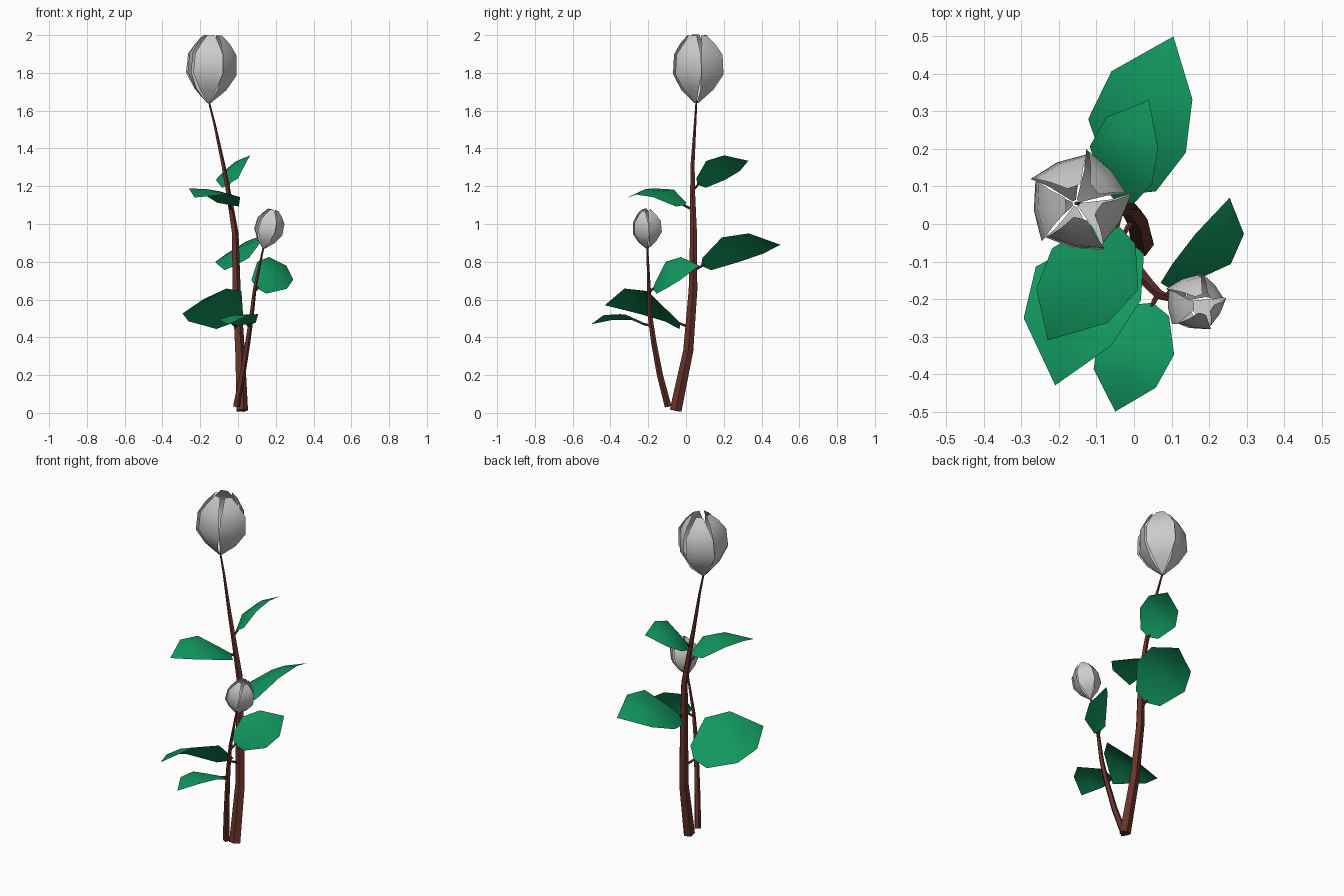
import bpy, bmesh, math
from mathutils import Vector

if "Cube" in bpy.data.objects:
    bpy.data.objects.remove(bpy.data.objects["Cube"])


def material(name, rgb):
    m = bpy.data.materials.new(name)
    m.diffuse_color = (*rgb, 1)
    m.use_nodes = True
    m.node_tree.nodes["Principled BSDF"].inputs["Base Color"].default_value = m.diffuse_color
    return m


GREEN = material("leaf_green", (0.006, 0.31, 0.115))
BROWN = material("stem_brown", (0.135, 0.033, 0.023))
GREY = material("petal_grey", (0.60, 0.60, 0.60))


def finish(name, bm, mat, angle=40):
    bmesh.ops.recalc_face_normals(bm, faces=bm.faces)
    me = bpy.data.meshes.new(name)
    bm.to_mesh(me)
    bm.free()
    ob = bpy.data.objects.new(name, me)
    bpy.context.collection.objects.link(ob)
    me.materials.append(mat)
    bpy.ops.object.select_all(action='DESELECT')
    ob.select_set(True)
    bpy.context.view_layer.objects.active = ob
    bpy.ops.object.shade_smooth_by_angle(angle=math.radians(angle))


def bridge(bm, rows, closed=False):
    for a, b in zip(rows, rows[1:]):
        n = len(a)
        for i in range(n if closed else n - 1):
            j = (i + 1) % n
            bm.faces.new((a[i], a[j], b[j], b[i]))


def tube(name, path, sides=5):
    # path points are (x, y, z, radius)
    bm = bmesh.new()
    pts = [Vector(p[:3]) for p in path]
    rings = []
    for i, p in enumerate(pts):
        d = pts[min(i + 1, len(pts) - 1)] - pts[max(i - 1, 0)]
        q = Vector((0, 0, 1)).rotation_difference(d)
        rings.append([bm.verts.new(p + q @ Vector((path[i][3] * math.cos(k * math.tau / sides),
                                                   path[i][3] * math.sin(k * math.tau / sides), 0)))
                      for k in range(sides)])
    bridge(bm, rings, True)
    bm.faces.new(rings[0])
    bm.faces.new(rings[-1])
    finish(name, bm, BROWN)


def leaf(name, joint, base, tip, side, arch):
    # arched leaf blade: base point, three cross rows, tip point
    joint, base, tip, side = map(Vector, (joint, base, tip, side))
    axis = tip - base
    n = side.cross(axis).normalized()
    if n.z < 0:
        n = -n
    bm = bmesh.new()
    rows = []
    for t, w, h in ((0.07, 0.5, 0.2), (0.38, 1.0, 1.0), (0.70, 0.83, 0.95)):
        c = base + axis * t + n * arch * h
        rows.append([bm.verts.new(c + side * w * u - n * 0.012 * abs(u)) for u in (-1, 0, 1)])
    bridge(bm, rows)
    a, b = bm.verts.new(base), bm.verts.new(tip)
    for i in range(2):
        bm.faces.new((a, rows[0][i + 1], rows[0][i]))
        bm.faces.new((b, rows[2][i], rows[2][i + 1]))
    finish(name, bm, GREEN, 60)
    tube(name + "_stalk", [(*joint, 0.008), (*(base + axis * 0.04), 0.006)])


def bud(name, bottom, top, scale):
    # five overlapping cupped petals around a leaning axis
    bottom, top = Vector(bottom), Vector(top)
    q = Vector((0, 0, 1)).rotation_difference(top - bottom)
    length = (top - bottom).length
    profile = ((0, 0.010, 30), (0.2, 0.088, 32), (0.43, 0.140, 36),
               (0.72, 0.134, 35), (0.88, 0.095, 30), (1, 0.052, 22))
    bm = bmesh.new()
    for k in range(5):
        rows = []
        for t, r, half in profile:
            row = []
            for u in (-1, 0, 1):
                ang = math.radians(46 + 72 * k + half * u)
                rad = r * scale * (0.87 + 0.10 * u * u + 0.05 * u)
                row.append(bm.verts.new(bottom + q @ Vector((rad * math.cos(ang), rad * math.sin(ang), t * length))))
            rows.append(row)
        bridge(bm, rows)
    finish(name, bm, GREY, 50)


# Woody stems
tube("main_stem", [(0.02, -0.055, 0.012, 0.033), (0.008, 0.012, 0.33, 0.028), (-0.010, 0.037, 0.65, 0.024),
                   (-0.016, 0.040, 0.95, 0.019), (-0.050, 0.035, 1.16, 0.014), (-0.080, 0.035, 1.32, 0.011),
                   (-0.125, 0.048, 1.53, 0.007), (-0.155, 0.055, 1.65, 0.005)])
tube("side_stem", [(-0.01, -0.095, 0.035, 0.019), (0.022, -0.138, 0.2, 0.017), (0.050, -0.170, 0.37, 0.015),
                   (0.070, -0.190, 0.51, 0.013), (0.088, -0.196, 0.66, 0.010), (0.135, -0.205, 0.88, 0.005)])

# Leaves: joint on stem, base, tip, half-width vector, arch height
leaf("main_leaf_low", (0, 0.02, 0.45), (-0.03, -0.03, 0.475), (-0.21, -0.43, 0.57), (0.14, -0.045, 0.08), 0.075)
leaf("main_leaf_back", (-0.01, 0.04, 0.755), (-0.015, 0.08, 0.78), (0.105, 0.50, 0.89), (0.13, -0.045, 0.065), 0.06)
leaf("main_leaf_front", (-0.035, 0.037, 1.075), (-0.04, -0.005, 1.10), (-0.23, -0.31, 1.14), (0.115, -0.055, -0.02), 0.06)
leaf("main_leaf_top", (-0.06, 0.035, 1.18), (-0.05, 0.06, 1.21), (0.04, 0.33, 1.335), (0.083, -0.05, 0.05), 0.045)
leaf("side_leaf_low", (0.065, -0.185, 0.46), (0.05, -0.21, 0.47), (-0.05, -0.50, 0.47), (0.10, -0.03, 0.015), 0.05)
leaf("side_leaf_top", (0.086, -0.196, 0.64), (0.10, -0.175, 0.66), (0.255, 0.07, 0.78), (0.078, 0.0, -0.072), 0.052)

# Flower buds
bud("large_bud", (-0.155, 0.055, 1.64), (-0.137, 0.06, 2.0), 1.0)
bud("small_bud", (0.135, -0.205, 0.87), (0.185, -0.213, 1.075), 0.57)
